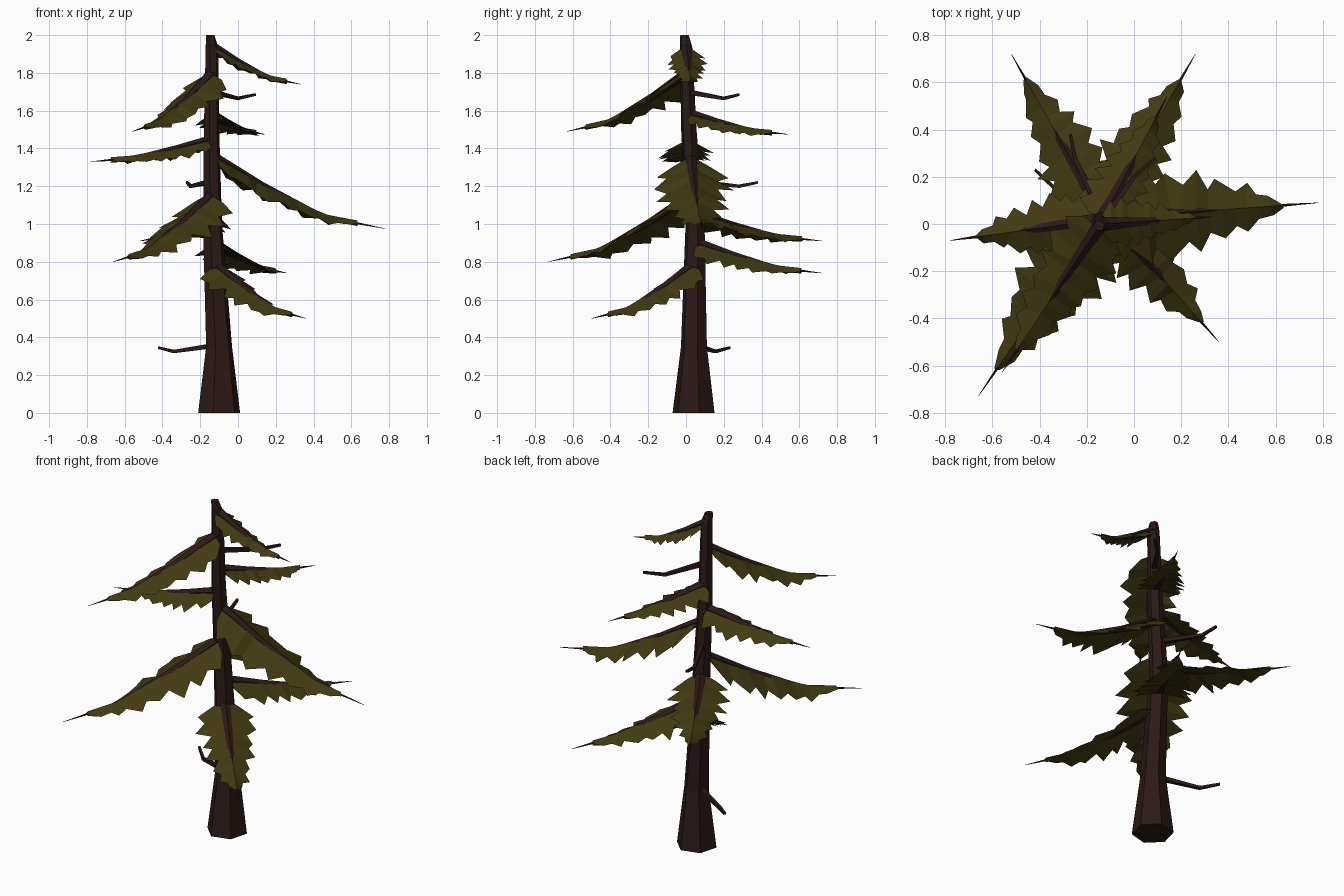
import bpy, math, random
from mathutils import Vector

if "Cube" in bpy.data.objects:
    bpy.data.objects.remove(bpy.data.objects["Cube"])

random.seed(4)

def material(name, color):
    m = bpy.data.materials.new(name)
    m.diffuse_color = (*color, 1)
    m.use_nodes = True
    m.node_tree.nodes["Principled BSDF"].inputs["Base Color"].default_value = m.diffuse_color
    return m

BARK = material("bark", (0.025, 0.010, 0.008))
NEEDLES = material("needles", (0.055, 0.042, 0.006))

def add_mesh(name, verts, faces, mat):
    me = bpy.data.meshes.new(name)
    me.from_pydata([tuple(v) for v in verts], [], faces)
    me.materials.append(mat)
    ob = bpy.data.objects.new(name, me)
    bpy.context.collection.objects.link(ob)
    return ob

def skin(name, rings, mat):
    """Join equal-sized rings of points into a closed flat-faced skin."""
    n = len(rings[0])
    faces = [tuple(reversed(range(n)))]
    for i in range(len(rings) - 1):
        for k in range(n):
            a, b = i * n + k, i * n + (k + 1) % n
            faces.append((a, b, b + n, a + n))
    last = (len(rings) - 1) * n
    faces.append(tuple(range(last, last + n)))
    return add_mesh(name, [v for r in rings for v in r], faces, mat)

def ring(center, r, n, u, v, start):
    c = Vector(center)
    angles = [start + math.tau * k / n for k in range(n)]
    return [c + r * (math.cos(a) * u + math.sin(a) * v) for a in angles]

def interp(table, t):
    for (a, x), (b, y) in zip(table, table[1:]):
        if t <= b:
            return x + (y - x) * (t - a) / (b - a)
    return table[-1][1]

X, Y, Z = Vector((1, 0, 0)), Vector((0, 1, 0)), Vector((0, 0, 1))

# Trunk: crooked six-sided taper
TRUNK = [(-.10, .04, 0, .115), (-.10, .042, .35, .071), (-.135, .048, 1.0, .052),
         (-.14, .015, 1.5, .042), (-.138, .0, 1.94, .034), (-.148, -.008, 2.0, .023)]
skin("trunk", [ring(p[:3], p[3], 6, X, Y, -math.pi / 4) for p in TRUNK], BARK)

def trunk_at(z):
    return Vector((interp([(p[2], p[0]) for p in TRUNK], z),
                   interp([(p[2], p[1]) for p in TRUNK], z), z))

# Shared profiles along a branch: droop, wood radius, foliage half-width
DROOP = [(0, 0), (.3, .42), (.65, .84), (1, 1)]
WOOD = [(0, .032), (.3, .022), (.65, .012), (1, .001)]
WIDTH = [(0, .10), (.12, .20), (.3, .185), (.5, .14), (.68, .09), (.84, .015)]

def branch(label, z0, tip):
    root, tip = trunk_at(z0), Vector(tip)
    flat = Vector((tip.x - root.x, tip.y - root.y, 0))
    length = flat.length
    out = flat.normalized()
    side = Z.cross(out)

    def at(t):
        p = root + flat * t
        p.z = z0 + (tip.z - z0) * interp(DROOP, t)
        return p

    # Wooden branch
    skin("branch_" + label,
         [ring(at(t), interp(WOOD, t), 5, side, Z, math.pi / 2) for t in (0, .3, .65, 1)], BARK)

    # Drooping foliage: ridged roof with toothed edges
    rings, steps = [], 14
    for i in range(steps + 1):
        t = .03 + .81 * i / steps
        c = at(t)
        edges = []
        for s in (1, -1):
            tooth = 1.12 if i % 2 else .76
            w = interp(WIDTH, t) * length * tooth * random.uniform(.88, 1.12)
            e = c + side * (s * w) + out * random.uniform(-.02, .02) * length
            e.z -= w * random.uniform(.28, .42)
            edges.append(e)
        rings.append([edges[0], c - Z * .014, edges[1], c + Z * .015])
    ob = skin("foliage_" + label, rings, NEEDLES)
    return ob

BRANCHES = [("top_right", 1.94, (.33, .03, 1.74)),
            ("upper_front_left", 1.80, (-.56, -.63, 1.49)),
            ("upper_back_right", 1.58, (.14, .54, 1.475)),
            ("upper_left", 1.44, (-.78, -.07, 1.33)),
            ("middle_right", 1.36, (.78, .09, .975)),
            ("middle_front_left", 1.16, (-.66, -.73, .80)),
            ("middle_back_left", 1.05, (-.52, .72, .91)),
            ("lower_back_right", .90, (.26, .72, .74)),
            ("lower_front_right", .79, (.36, -.50, .50))]
for b in BRANCHES:
    branch(*b)

# Bare bent twigs
def twig(name, pts):
    pts = [Vector(p) for p in pts]
    d = pts[2] - pts[0]
    side = Z.cross(Vector((d.x, d.y, 0)).normalized())
    skin(name, [ring(p, r, 4, side, Z, math.pi / 4)
                for p, r in zip(pts, (.019, .012, .009))], BARK)

twig("twig_upper", [(-.14, .0, 1.70), (.0, .20, 1.665), (.09, .28, 1.685)])
twig("twig_middle", [(-.14, .04, 1.225), (-.25, .28, 1.20), (-.27, .38, 1.22)])
twig("twig_lower", [(-.10, .04, .36), (-.34, .155, .325), (-.42, .23, .345)])
